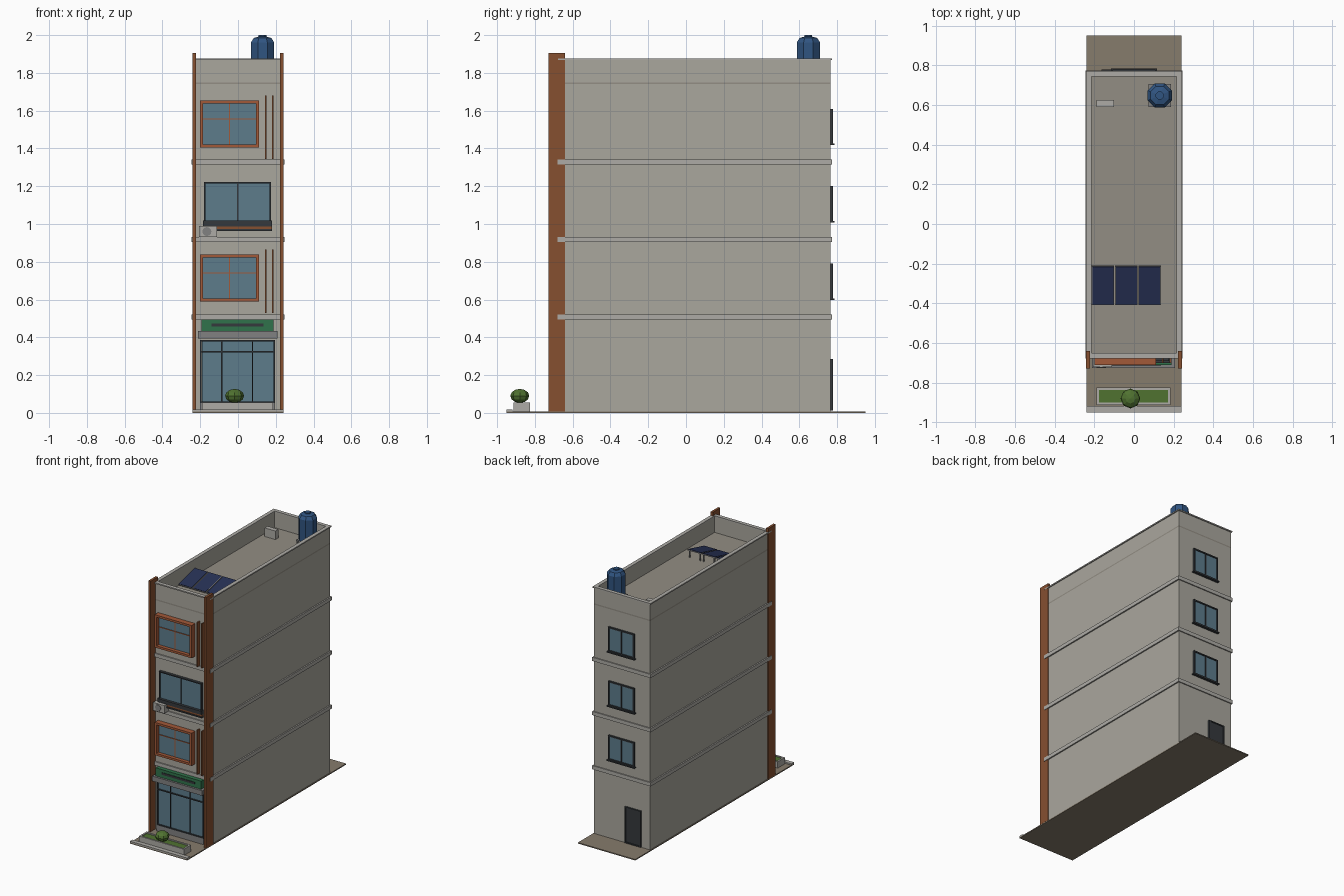
import bpy, bmesh, math
from mathutils import Matrix, Vector

if "Cube" in bpy.data.objects:
    bpy.data.objects.remove(bpy.data.objects["Cube"])


def mat(name, r, g, b):
    m = bpy.data.materials.new(name)
    m.diffuse_color = (r, g, b, 1)
    m.use_nodes = True
    m.node_tree.nodes["Principled BSDF"].inputs["Base Color"].default_value = m.diffuse_color
    return m


WALL = mat("wall", .40, .385, .34)
ROOF = mat("roof", .29, .27, .23)
TRIM = mat("trim", .42, .41, .38)
PAVE = mat("paving", .24, .20, .15)
BROWN = mat("brown_cladding", .24, .08, .03)
ORANGE = mat("timber_frame", .36, .10, .04)
GLASS = mat("glass", .11, .20, .26)
DARK = mat("dark_metal", .035, .04, .045)
GREEN = mat("sign_green", .03, .17, .07)
LEAF = mat("leaf", .08, .17, .03)
BLUE = mat("tank_blue", .03, .09, .22)
NAVY = mat("panel_navy", .02, .03, .09)
GREY = mat("grey_metal", .22, .22, .22)


def finish(name, bm, m):
    me = bpy.data.meshes.new(name)
    bm.to_mesh(me)
    bm.free()
    me.materials.append(m)
    ob = bpy.data.objects.new(name, me)
    bpy.context.collection.objects.link(ob)
    return ob


def boxes(name, m, *bounds):
    """One object made of boxes given as x0, x1, y0, y1, z0, z1."""
    bm = bmesh.new()
    for x0, x1, y0, y1, z0, z1 in bounds:
        t = Matrix.Translation(((x0 + x1) / 2, (y0 + y1) / 2, (z0 + z1) / 2))
        s = Matrix.Diagonal((x1 - x0, y1 - y0, z1 - z0, 1))
        bmesh.ops.create_cube(bm, size=1, matrix=t @ s)
    return finish(name, bm, m)


def border(x0, x1, y0, y1, z0, z1, t):
    """Four bars of an upright frame."""
    return [(x0, x0 + t, y0, y1, z0, z1), (x1 - t, x1, y0, y1, z0, z1),
            (x0 + t, x1 - t, y0, y1, z0, z0 + t), (x0 + t, x1 - t, y0, y1, z1 - t, z1)]


def ring(x0, x1, y0, y1, z0, z1, t):
    """Four walls around a flat rectangle."""
    return [(x0, x0 + t, y0, y1, z0, z1), (x1 - t, x1, y0, y1, z0, z1),
            (x0 + t, x1 - t, y0, y0 + t, z0, z1), (x0 + t, x1 - t, y1 - t, y1, z0, z1)]


def lathe(name, m, profile, x, y, n):
    bm = bmesh.new()
    rings = [[bm.verts.new((x + r * math.cos(math.tau * (i + .5) / n),
                            y + r * math.sin(math.tau * (i + .5) / n), z))
              for i in range(n)] for r, z in profile]
    for a, b in zip(rings, rings[1:]):
        for i in range(n):
            j = (i + 1) % n
            bm.faces.new((a[i], a[j], b[j], b[i]))
    bm.faces.new(rings[0][::-1])
    bm.faces.new(rings[-1])
    return finish(name, bm, m)


F, B = -.67, .765       # front and back wall planes
RZ = 1.75               # roof deck height

# Plot and kerb
boxes("ground_slab", PAVE, (-.24, .24, -.95, .95, 0, .008))
boxes("front_kerb", TRIM, (-.24, .24, -.95, -.918, .008, .018))

# Building body, roof, parapet and floor bands
boxes("building_body", WALL, (-.235, .235, F, B, .008, RZ - .01))
boxes("roof_deck", ROOF, (-.235, .235, F, B, RZ - .01, RZ))
boxes("parapet", WALL, *ring(-.235, .235, F, B, RZ, 1.868, .018))
boxes("parapet_cap", TRIM, *ring(-.242, .242, F - .008, B + .007, 1.868, 1.877, .028))
for i in range(3):
    z = .508 + .41 * i
    boxes(f"floor_band_{i + 1}", TRIM, (-.245, .245, F - .009, B + .008, z - .014, z + .014))

# Front side pilasters
boxes("pilasters", BROWN, *[(min(s * .241, s * .223), max(s * .241, s * .223),
                            -.728, -.64, .008, 1.905) for s in (-1, 1)])

# Timber-framed front windows and vertical fins
for i, z in enumerate((.59, 1.405)):
    x0, x1, z1 = -.2, .11, z + .248
    boxes(f"box_window_frame_{i + 1}", ORANGE, *border(x0, x1, -.712, F, z, z1, .016))
    boxes(f"box_window_glass_{i + 1}", GLASS, (x0 + .016, x1 - .016, -.685, F, z + .016, z1 - .016))
    boxes(f"box_window_bars_{i + 1}", ORANGE,
          (-.048, -.042, -.69, F, z + .016, z1 - .016),
          (x0 + .016, x1 - .016, -.69, F, z + .148, z + .153))
    boxes(f"vertical_fins_{i + 1}", BROWN,
          *[(x - .004, x + .004, -.70, F, z - .06, z + .275) for x in (.146, .184)])

# Middle front window with sill and ledge
boxes("middle_window_frame", DARK, *border(-.18, .176, -.69, F, 1.01, 1.222, .008),
      (-.004, .002, -.685, F, 1.018, 1.214))
boxes("middle_window_glass", GLASS, (-.172, .168, -.68, F, 1.018, 1.214))
boxes("middle_window_sill", DARK, (-.185, .181, -.70, F, .995, 1.018))
boxes("ledge_rails", DARK, (-.185, .181, -.695, F, .988, .995), (-.185, .181, -.695, F, .963, .973))
boxes("ledge_strip", BROWN, (-.185, .181, -.69, F, .973, .988))

# Front air conditioner
boxes("front_ac_unit", TRIM, (-.207, -.112, -.72, F, .93, .99))
bm = bmesh.new()
bmesh.ops.create_cone(bm, cap_ends=True, segments=12, radius1=.024, radius2=.024, depth=.004,
                      matrix=Matrix.Translation((-.165, -.721, .96)) @ Matrix.Rotation(math.pi / 2, 4, 'X'))
finish("front_ac_fan", bm, GREY)

# Shopfront, canopy and blank sign
boxes("shop_glass", GLASS, (-.19, .19, -.68, F, .06, .378))
boxes("shop_frame", DARK, *border(-.2, .195, -.69, F, .052, .386, .008),
      (-.2, .195, -.688, F, .32, .327),
      *[(x - .003, x + .003, -.688, F, .06, .378) for x in (-.086, .077)])
boxes("shop_plinth", GREY, (-.2, .195, -.69, F, .008, .052))
boxes("shop_canopy", GREY, (-.212, .208, -.725, F, .395, .433))
boxes("sign_board", GREEN, (-.192, .188, -.71, F, .433, .495))
boxes("sign_strip", DARK, (-.14, .135, -.714, -.709, .458, .474))

# Planter and shrub
boxes("planter", TRIM, *ring(-.19, .185, -.912, -.825, .008, .056, .013))
boxes("planter_grass", LEAF, (-.177, .172, -.899, -.838, .008, .05))
bm = bmesh.new()
bmesh.ops.create_uvsphere(bm, u_segments=8, v_segments=6, radius=1,
                          matrix=Matrix.Translation((-.018, -.88, .09)) @ Matrix.Diagonal((.05, .05, .037, 1)))
finish("shrub", bm, LEAF)

# Back windows and door
for i in range(3):
    z = .605 + .41 * i
    boxes(f"back_window_frame_{i + 1}", DARK, *border(-.108, .108, B, .779, z, z + .185, .009),
          (-.004, .004, B, .776, z, z + .185), (-.115, .115, B, .785, z - .008, z))
    boxes(f"back_window_glass_{i + 1}", GLASS, (-.099, .099, B, .772, z + .009, z + .176))
boxes("back_door_frame", DARK, *border(-.165, -.03, B, .778, .012, .285, .008))
boxes("back_door", DARK, (-.157, -.038, B, .773, .02, .277))

# Roof water tank on a legged stand
TX, TY = .13, .648
boxes("tank_stand", GREY, (TX - .057, TX + .057, TY - .057, TY + .057, 1.785, 1.795),
      *[(TX + a - .005, TX + a + .005, TY + b - .005, TY + b + .005, RZ, 1.785)
        for a in (-.05, .05) for b in (-.05, .05)])
lathe("water_tank", BLUE, [(.064, 1.795), (.066, 1.80), (.066, 1.962), (.05, 1.985),
                           (.022, 1.992), (.022, 2.0)], TX, TY, 8)

# Tilted solar panels on grey backing
for i in range(3):
    x = -.157 + .118 * i
    tilt = Matrix.Translation((x, -.31, 1.785)) @ Matrix.Rotation(math.radians(14), 4, 'X')
    back = boxes(f"solar_backing_{i + 1}", GREY, (-.057, .057, -.102, .102, -.004, .002))
    face = boxes(f"solar_panel_{i + 1}", NAVY, (-.053, .053, -.098, .098, .002, .005))
    for ob in (back, face):
        ob.data.transform(tilt)
    boxes(f"solar_legs_{i + 1}", GREY,
          *[(x + s - .004, x + s + .004, -.225, -.217, RZ, 1.803) for s in (-.045, .045)])

# Roof condenser
boxes("roof_condenser", TRIM, (-.19, -.1, .59, .625, RZ, 1.815))
